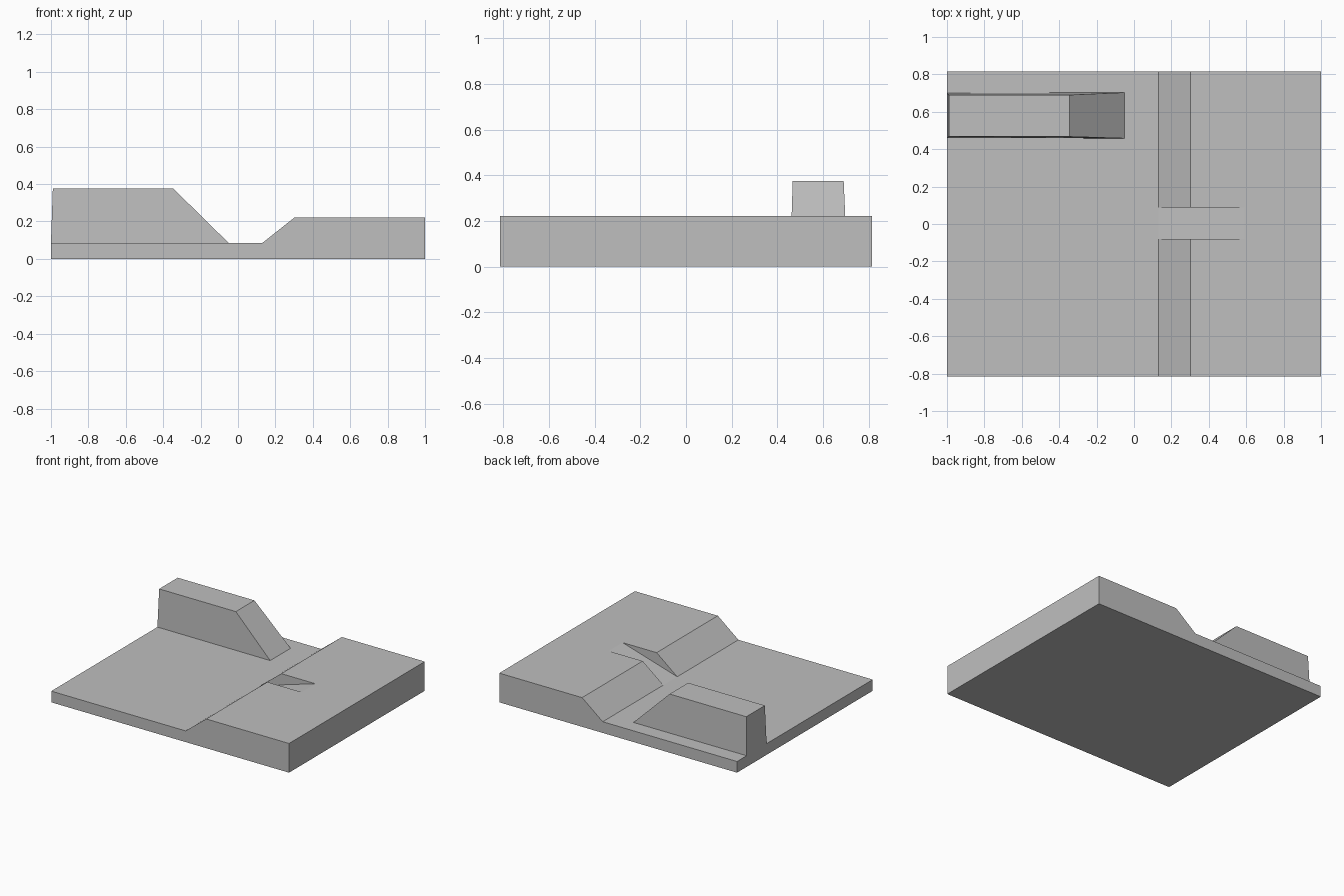
import bpy
import bmesh

cube = bpy.data.objects.get("Cube")
if cube:
    bpy.data.objects.remove(cube, do_unlink=True)

FLOOR, DECK, HALF_Y = 0.085, 0.222, 0.815

grey = bpy.data.materials.new("light grey")
grey.use_nodes = True
colour = (0.52, 0.52, 0.52, 1)
grey.diffuse_color = colour
grey.node_tree.nodes["Principled BSDF"].inputs["Base Color"].default_value = colour


def add_solid(name, front, back):
    """Closed solid between two matching outlines."""
    bm = bmesh.new()
    a = [bm.verts.new(p) for p in front]
    b = [bm.verts.new(p) for p in back]
    bm.faces.new(a)
    bm.faces.new(b[::-1])
    for i in range(len(a)):
        j = (i + 1) % len(a)
        bm.faces.new((a[j], a[i], b[i], b[j]))
    bmesh.ops.recalc_face_normals(bm, faces=bm.faces)
    mesh = bpy.data.meshes.new(name)
    bm.to_mesh(mesh)
    bm.free()
    mesh.materials.append(grey)
    obj = bpy.data.objects.new(name, mesh)
    bpy.context.collection.objects.link(obj)
    return obj


def extrude_profile(name, profile, y0, y1):
    return add_solid(name, [(x, y0, z) for x, z in profile],
                     [(x, y1, z) for x, z in profile])


# Slab: low floor, slope, raised deck
ground = extrude_profile(
    "ground_slab",
    [(-1, 0), (1, 0), (1, DECK), (0.303, DECK), (0.13, FLOOR), (-1, FLOOR)],
    -HALF_Y, HALF_Y)

# Gentle ramp cut into the slope
cutter = extrude_profile(
    "ramp_cutter",
    [(0.13, FLOOR), (0.59, DECK), (0.59, 0.4), (0.13, 0.4)], -0.08, 0.087)
cutter.hide_render = True
cutter.hide_viewport = True
cut = ground.modifiers.new("ramp", "BOOLEAN")
cut.operation = "DIFFERENCE"
cut.solver = "EXACT"
cut.object = cutter

# Tapered block with a sloping nose
bottom = [(-1, 0.46, FLOOR), (-0.05, 0.458, FLOOR), (-0.05, 0.703, FLOOR), (-1, 0.70, FLOOR)]
top = [(-0.99, 0.467, 0.375), (-0.345, 0.467, 0.375), (-0.345, 0.69, 0.375), (-0.99, 0.69, 0.375)]
add_solid("tapered_block", bottom, top)
